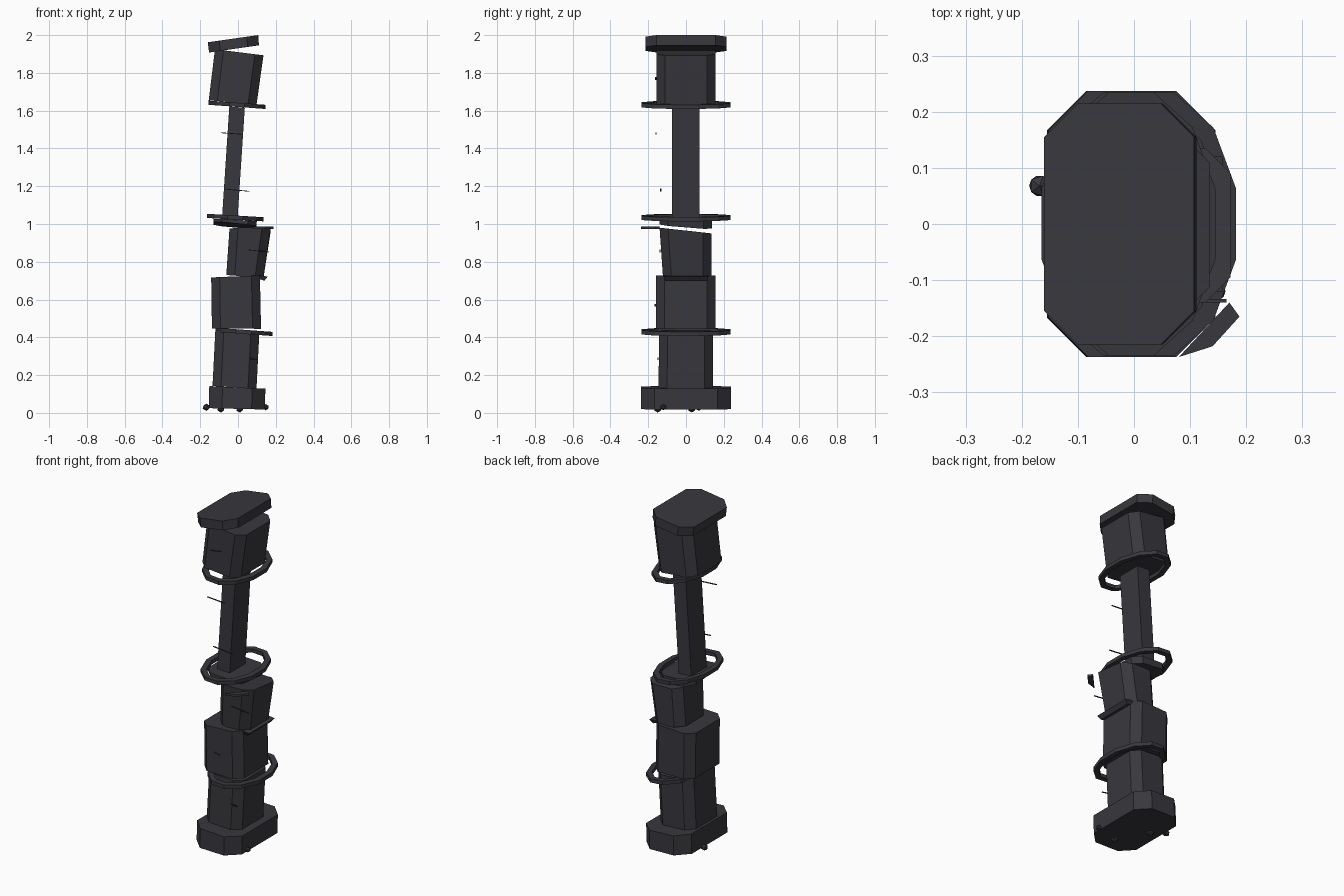
import bpy, bmesh, math
from mathutils import Vector

if "Cube" in bpy.data.objects:
    bpy.data.objects.remove(bpy.data.objects["Cube"])

stone = bpy.data.materials.new("dark charcoal stone")
stone.diffuse_color = (0.040, 0.039, 0.047, 1)
stone.use_nodes = True
stone.node_tree.nodes["Principled BSDF"].inputs["Base Color"].default_value = stone.diffuse_color


def finish(name, bm):
    bmesh.ops.recalc_face_normals(bm, faces=bm.faces)
    me = bpy.data.meshes.new(name)
    bm.to_mesh(me)
    bm.free()
    me.materials.append(stone)
    ob = bpy.data.objects.new(name, me)
    bpy.context.collection.objects.link(ob)
    return ob


def loft(name, loops):
    """Closed solid between two matching outlines."""
    bm = bmesh.new()
    lo, hi = [[bm.verts.new(p) for p in l] for l in loops]
    n = len(lo)
    bm.faces.new(lo)
    bm.faces.new(hi)
    for i in range(n):
        j = (i + 1) % n
        bm.faces.new((lo[i], lo[j], hi[j], hi[i]))
    return finish(name, bm)


def outline(x0, z0, x1, z1, ya, yb, c, ty=0):
    """Chamfered rectangle; left edge at (x0,z0), right edge at (x1,z1)."""
    pts = [(x0, ya + c), (x0 + c, ya), (x1 - c, ya), (x1, ya + c),
           (x1, yb - c), (x1 - c, yb), (x0 + c, yb), (x0, yb - c)]
    if c == 0:
        pts = [(x0, ya), (x1, ya), (x1, yb), (x0, yb)]
    return [(x, y, z0 + (z1 - z0) * (x - x0) / (x1 - x0) + ty * y) for x, y in pts]


def block(name, lo, hi, ylo, yhi, c, tlo=0, thi=0):
    loft(name, (outline(*lo, *ylo, c, tlo), outline(*hi, *yhi, c, thi)))


def ring(name, x0, z0, x1, z1, w=0.032, t=0.022, n=12, ry=0.243):
    """Flat twelve-sided oval hoop, tilted along x."""
    bm = bmesh.new()
    cx, cz, rx = (x0 + x1) / 2, (z0 + z1) / 2, (x1 - x0) / 2 / math.cos(math.pi / n)
    slope = (z1 - z0) / (x1 - x0)
    rows = []
    for i in range(n):
        a = 2 * math.pi * (i + 0.5) / n
        row = []
        for d, h in ((0, -t / 2), (0, t / 2), (w, t / 2), (w, -t / 2)):
            x = (rx - d) * math.cos(a)
            row.append(bm.verts.new((cx + x, (ry - d) * math.sin(a), cz + slope * x + h)))
        rows.append(row)
    for i in range(n):
        a, b = rows[i], rows[(i + 1) % n]
        for k in range(4):
            m = (k + 1) % 4
            bm.faces.new((a[k], b[k], b[m], a[m]))
    finish(name, bm)


# plinth and pebbles beneath it
block("plinth", (-0.155, 0.025, 0.142, 0.018), (-0.152, 0.142, 0.145, 0.128),
      (-0.237, 0.237), (-0.237, 0.237), 0.07)
for i, (x, y, z, r) in enumerate([(-0.168, 0.068, 0.03, 0.021), (-0.09, 0.03, 0.021, 0.021),
                                  (0.01, -0.15, 0.02, 0.02), (0.147, -0.12, 0.03, 0.018)]):
    bm = bmesh.new()
    bmesh.ops.create_icosphere(bm, subdivisions=1, radius=r)
    for v in bm.verts:
        v.co = Vector((v.co.x, v.co.y, v.co.z * 0.9)) + Vector((x, y, z))
    finish(f"pebble_{i + 1}", bm)

# stacked, shifted drum blocks
block("lower_drum", (-0.135, 0.142, 0.098, 0.13), (-0.12, 0.438, 0.113, 0.425),
      (-0.145, 0.142), (-0.143, 0.143), 0.045)
block("second_drum", (-0.138, 0.448, 0.122, 0.445), (-0.142, 0.717, 0.116, 0.728),
      (-0.16, 0.155), (-0.16, 0.155), 0.045)
block("broken_drum", (-0.062, 0.73, 0.135, 0.715), (-0.045, 0.965, 0.172, 0.965),
      (-0.122, 0.135), (-0.14, 0.135), 0.045, 0, -0.11)
block("broken_drum_top", (-0.13, 1.003, 0.095, 0.982), (-0.13, 1.028, 0.1, 1.016),
      (-0.14, 0.138), (-0.14, 0.138), 0.045, -0.08, 0)
block("upper_drum", (-0.155, 1.655, 0.098, 1.632), (-0.122, 1.925, 0.135, 1.893),
      (-0.157, 0.155), (-0.157, 0.155), 0.045)

# slim exposed core
block("core_shaft", (-0.086, 1.01, -0.004, 1.005), (-0.046, 1.622, 0.036, 1.615),
      (-0.074, 0.072), (-0.074, 0.072), 0)

# capital slab
block("capital", (-0.153, 1.908, 0.111, 1.946), (-0.16, 1.962, 0.107, 2.0),
      (-0.215, 0.215), (-0.215, 0.215), 0.06)

# tilted hoops
ring("lower_hoop", -0.12, 0.44, 0.182, 0.418)
ring("middle_hoop", -0.165, 1.043, 0.136, 1.025)
ring("upper_hoop", -0.155, 1.642, 0.145, 1.62)

# loose chips
chip = [(0.17, -0.14), (0.188, -0.165), (0.14, -0.218), (0.08, -0.237)]
loft("floating_chip", [[(x, y, z) for x, y in chip] for z in (0.974, 0.986)])
block("hanging_chip", (0.1, 0.712, 0.14, 0.7), (0.1, 0.728, 0.158, 0.722),
      (-0.11, 0.11), (-0.12, 0.12), 0)

# thin splinters at the front
for i, (x0, z0, x1, z1, y) in enumerate([
        (-0.09, 1.483, 0.024, 1.475, -0.158), (-0.07, 1.185, 0.06, 1.173, -0.134),
        (-0.07, 1.765, 0.0, 1.777, -0.16), (-0.04, 0.575, -0.005, 0.565, -0.163),
        (0.055, 0.29, 0.1, 0.282, -0.148), (0.055, 0.863, 0.165, 0.852, -0.137)]):
    block(f"splinter_{i + 1}", (x0, z0 - 0.002, x1, z1 - 0.002), (x0, z0 + 0.002, x1, z1 + 0.002),
          (y - 0.003, y + 0.003), (y - 0.003, y + 0.003), 0)
